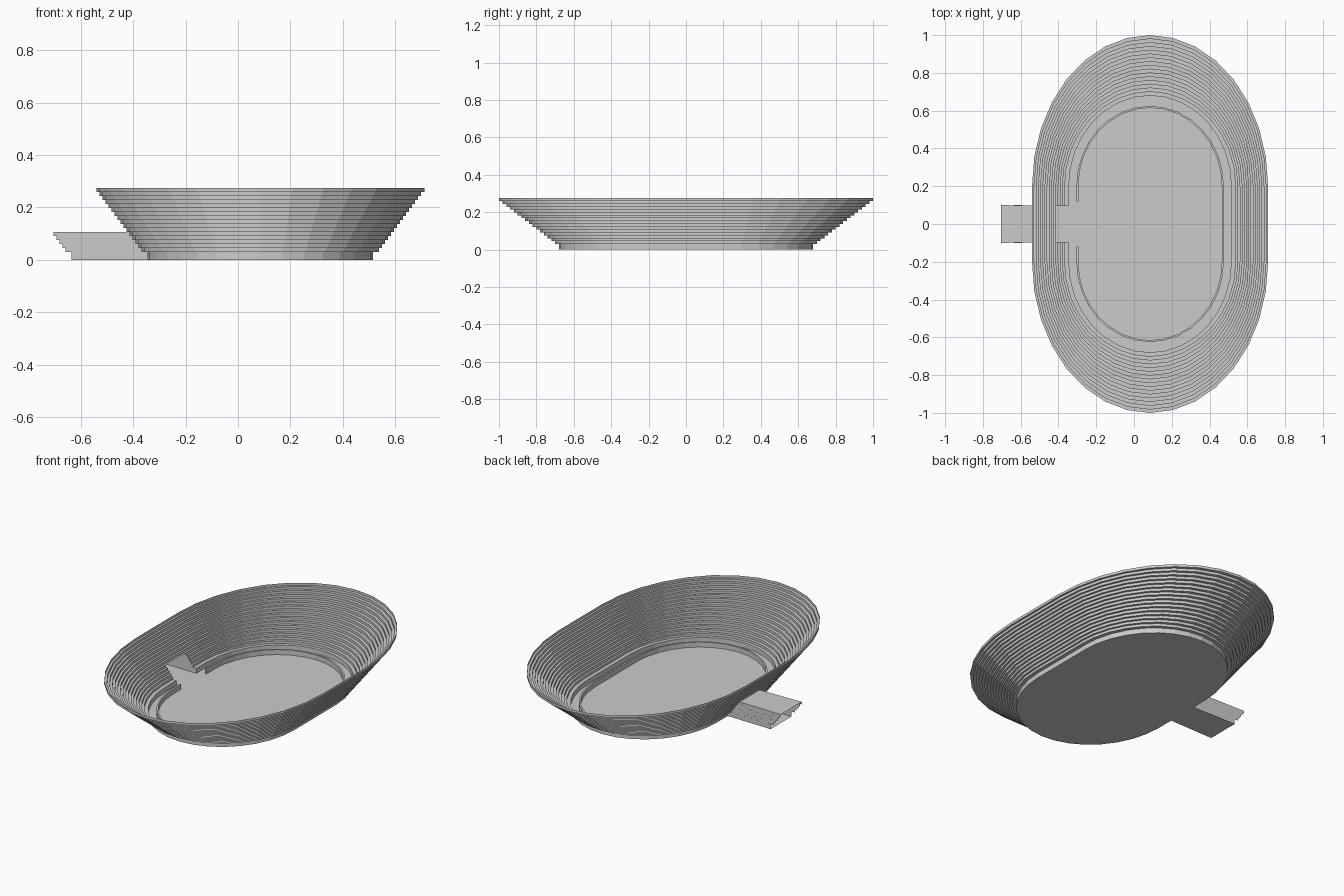
import bpy, bmesh, math

if "Cube" in bpy.data.objects:
    bpy.data.objects.remove(bpy.data.objects["Cube"])

CX = 0.085        # centre of the oval
STRAIGHT = 0.2    # half length of the straight sides
SEG = 8           # segments per quarter oval
STEPS = 16        # rows of seating
GATE_STEPS = 5    # rows cut by the gate
LENGTH = 0.29     # length of the gate tunnel


def oval(hw, hl, gap):
    """Outline starting and ending at the gate on the -x side."""
    pts = [(CX - hw, gap)]
    e = hl - STRAIGHT
    for i in range(2 * SEG + 1):
        a = math.pi - math.pi * i / (2 * SEG)
        pts.append((CX + hw * math.cos(a), STRAIGHT + e * math.sin(a)))
    for i in range(2 * SEG + 1):
        a = -math.pi * i / (2 * SEG)
        pts.append((CX + hw * math.cos(a), -STRAIGHT + e * math.sin(a)))
    pts.append((CX - hw, -gap))
    return pts


def finish(name, bm):
    me = bpy.data.meshes.new(name)
    bm.to_mesh(me)
    bm.free()
    ob = bpy.data.objects.new(name, me)
    bpy.context.collection.objects.link(ob)
    return ob


def ring(bm, hw, hl, z, gap):
    return [bm.verts.new((x, y, z)) for x, y in oval(hw, hl, gap)]


def bridge(bm, a, b, closed):
    n = len(a)
    for i in range(n if closed else n - 1):
        j = (i + 1) % n
        bm.faces.new((a[i], a[j], b[j], b[i]))


# Stepped cross-section: (half width, half length, height)
profile = [(0.43, 0.68, 0.0), (0.43, 0.68, 0.03)]
rise = (0.275 - 0.03) / STEPS
for k in range(1, STEPS + 1):
    t = (k - 1) / (STEPS - 1)
    w = 0.452 + (0.625 - 0.452) * t
    l = 0.70 + 0.30 * t
    z = 0.03 + rise * k
    profile += [(w, l, z - rise), (w, l, z)]
gate = profile[:2 + 2 * GATE_STEPS]

# Seating bowl, open at the gate below the tunnel roof
bm = bmesh.new()
rings = [ring(bm, w, l, z, 0.095) for w, l, z in profile]
for k in range(len(rings) - 1):
    bridge(bm, rings[k], rings[k + 1], k >= len(gate) - 1)
finish("seating_bowl", bm)

# Arena floor
bm = bmesh.new()
bm.faces.new(list(reversed(ring(bm, 0.43, 0.68, 0.0, 0.095))))
bmesh.ops.recalc_face_normals(bm, faces=bm.faces)
finish("arena_floor", bm)

# Low barrier around the arena, open at the gate
bm = bmesh.new()
loops = [ring(bm, w, l, z, 0.12) for w, l, z in
         ((0.38, 0.615, 0.0), (0.38, 0.615, 0.03), (0.39, 0.625, 0.03), (0.39, 0.625, 0.0))]
for k in range(4):
    bridge(bm, loops[k], loops[(k + 1) % 4], False)
for end in (0, -1):
    bm.faces.new([lp[end] for lp in loops])
bmesh.ops.recalc_face_normals(bm, faces=bm.faces)
finish("barrier", bm)

# Gate tunnel: the stepped edge carried outwards, with floor and roof
bm = bmesh.new()
sides = []
for s in (1, -1):
    inner = [bm.verts.new((CX - w, s * 0.095, z)) for w, l, z in gate]
    outer = [bm.verts.new((CX - w - LENGTH, s * 0.1, z)) for w, l, z in gate]
    bridge(bm, inner, outer, False)
    bm.faces.ensure_lookup_table()
    sides.append((inner, outer))
(ia, oa), (ib, ob) = sides
for k in (0, -1):
    bm.faces.new((ia[k], oa[k], ob[k], ib[k]))
# Stepped side walls are bounded by horizontal strips; drop the zero-area ones
bad = [f for f in bm.faces if f.calc_area() < 1e-7]
bmesh.ops.delete(bm, geom=bad, context='FACES_ONLY')
# Rebuild the walls as whole stepped panels
walls = [f for f in bm.faces if len({v.co.y > 0 for v in f.verts}) == 1]
bmesh.ops.delete(bm, geom=walls, context='FACES_ONLY')
for inner, outer in sides:
    for k in range(0, len(inner), 2):
        bm.faces.new((inner[k], inner[k + 1], outer[k + 1], outer[k]))
bmesh.ops.recalc_face_normals(bm, faces=bm.faces)
finish("gate_tunnel", bm)
